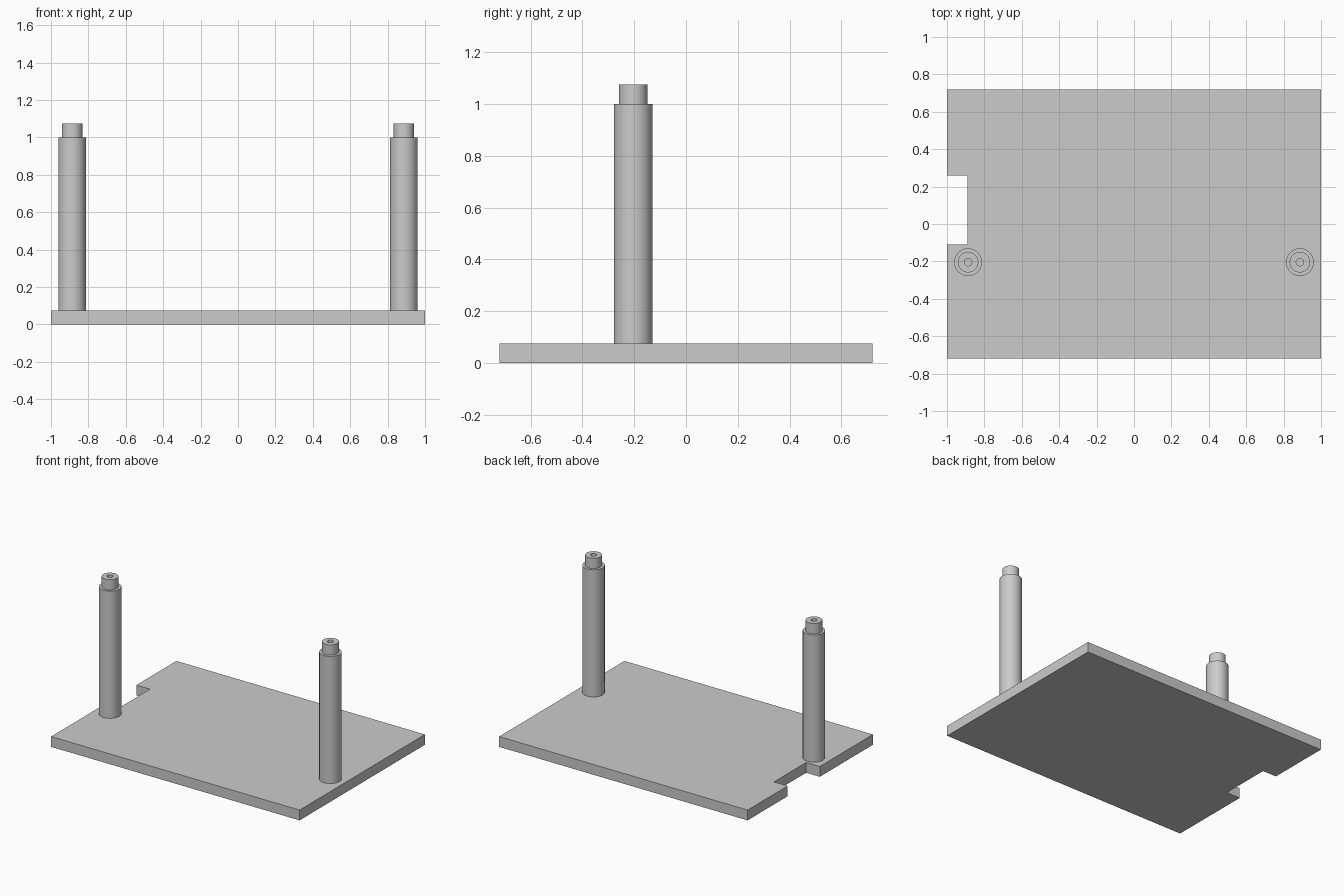
import bpy, bmesh, math

cube = bpy.data.objects.get("Cube")
if cube:
    bpy.data.objects.remove(cube)

grey = bpy.data.materials.new("plain grey")
grey.use_nodes = True
colour = (0.6, 0.6, 0.6, 1)
grey.diffuse_color = colour
grey.node_tree.nodes["Principled BSDF"].inputs["Base Color"].default_value = colour

THICK = 0.075


def finish(name, bm):
    bmesh.ops.recalc_face_normals(bm, faces=bm.faces)
    mesh = bpy.data.meshes.new(name)
    bm.to_mesh(mesh)
    bm.free()
    mesh.materials.append(grey)
    obj = bpy.data.objects.new(name, mesh)
    bpy.context.collection.objects.link(obj)
    return obj


# Base plate: outline with a notch in the right edge, extruded upwards
outline = [(-1, -0.72), (1, -0.72), (1, 0.72), (-1, 0.72),
           (-1, 0.26), (-0.89, 0.26), (-0.89, -0.11), (-1, -0.11)]
bm = bmesh.new()
face = bm.faces.new([bm.verts.new((x, y, 0)) for x, y in outline])
top = bmesh.ops.extrude_face_region(bm, geom=[face])
bmesh.ops.translate(bm, vec=(0, 0, THICK),
                    verts=[v for v in top["geom"] if isinstance(v, bmesh.types.BMVert)])
finish("base_plate", bm)


# Stepped post with a blind hole in its top, turned from a profile
def post(name, x, y):
    profile = [(0, THICK), (0.074, THICK), (0.074, 1.0), (0.055, 1.0),
               (0.055, 1.075), (0.02, 1.075), (0.02, 0.95), (0, 0.95)]
    bm = bmesh.new()
    verts = [bm.verts.new((r, 0, z)) for r, z in profile]
    edges = [bm.edges.new(pair) for pair in zip(verts, verts[1:])]
    bmesh.ops.spin(bm, geom=verts + edges, cent=(0, 0, 0), axis=(0, 0, 1),
                   angle=math.tau, steps=48, use_merge=True)
    bmesh.ops.remove_doubles(bm, verts=bm.verts, dist=0.0001)
    obj = finish(name, bm)
    obj.location = (x, y, 0)
    bpy.ops.object.select_all(action="DESELECT")
    obj.select_set(True)
    bpy.context.view_layer.objects.active = obj
    bpy.ops.object.shade_smooth_by_angle(angle=math.radians(30))


for side, sign in (("left", 1), ("right", -1)):
    post(side + "_post", sign * 0.887, -0.204)
